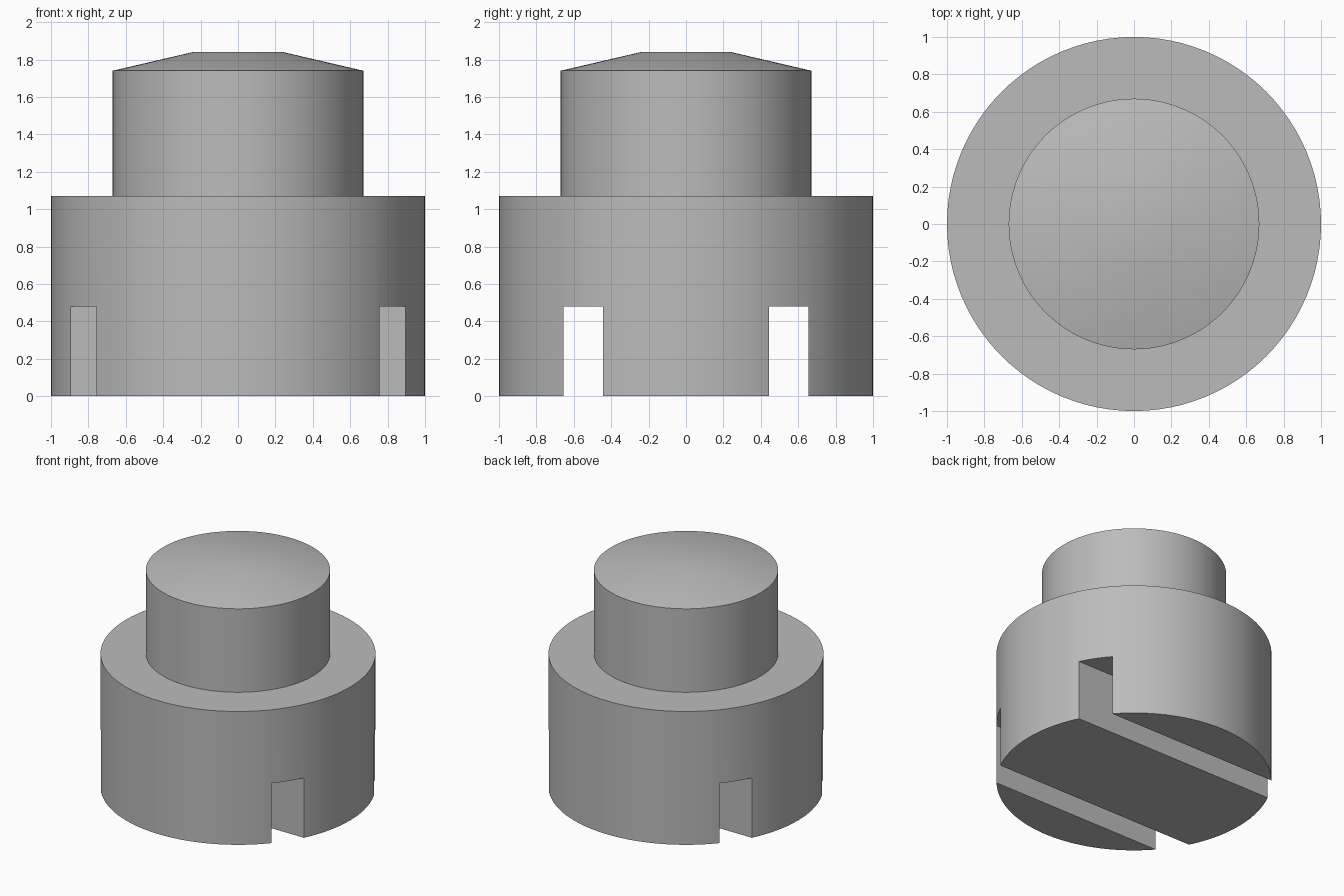
import bpy, bmesh, math
from mathutils import Matrix

cube = bpy.data.objects.get("Cube")
if cube:
    bpy.data.objects.remove(cube, do_unlink=True)

SEGMENTS = 96

grey = bpy.data.materials.new("plain grey")
grey.use_nodes = True
colour = (0.5, 0.5, 0.5, 1)
grey.diffuse_color = colour
grey.node_tree.nodes["Principled BSDF"].inputs["Base Color"].default_value = colour


def make_object(name, bm):
    bmesh.ops.recalc_face_normals(bm, faces=bm.faces)
    mesh = bpy.data.meshes.new(name)
    bm.to_mesh(mesh)
    bm.free()
    mesh.materials.append(grey)
    obj = bpy.data.objects.new(name, mesh)
    bpy.context.collection.objects.link(obj)
    return obj


def lathe(name, profile):
    """Stack rings of (radius, height), closed by a flat cap at each end."""
    bm = bmesh.new()
    rings = []
    for radius, z in profile:
        angles = [2 * math.pi * i / SEGMENTS for i in range(SEGMENTS)]
        rings.append([bm.verts.new((radius * math.cos(a), radius * math.sin(a), z)) for a in angles])
    for low, high in zip(rings, rings[1:]):
        for i in range(SEGMENTS):
            j = (i + 1) % SEGMENTS
            bm.faces.new((low[i], low[j], high[j], high[i]))
    bm.faces.new(rings[0])
    bm.faces.new(rings[-1])
    return make_object(name, bm)


# Stepped body: wide base, narrow neck, shallow cone with a flat tip
body = lathe("stepped_knob", [(1, 0), (1, 1.07), (0.67, 1.07), (0.67, 1.74), (0.24, 1.84)])

# Two parallel slots through the underside
SLOT_Y, SLOT_WIDTH, SLOT_HEIGHT = 0.55, 0.21, 0.48
for side, label in ((-1, "front"), (1, "back")):
    bm = bmesh.new()
    bmesh.ops.create_cube(bm, size=1, matrix=Matrix.Translation((0, side * SLOT_Y, 0))
                          @ Matrix.Diagonal((3, SLOT_WIDTH, 2 * SLOT_HEIGHT, 1)))
    cutter = make_object(label + "_slot_cutter", bm)
    cut = body.modifiers.new(label + "_slot", "BOOLEAN")
    cut.operation = "DIFFERENCE"
    cut.solver = "EXACT"
    cut.object = cutter
    bpy.context.view_layer.objects.active = body
    bpy.ops.object.modifier_apply(modifier=cut.name)
    bpy.data.objects.remove(cutter, do_unlink=True)

# Smooth the round walls, keep the steps and slots crisp
bpy.ops.object.select_all(action="DESELECT")
body.select_set(True)
bpy.context.view_layer.objects.active = body
bpy.ops.object.shade_smooth_by_angle(angle=math.radians(30))
